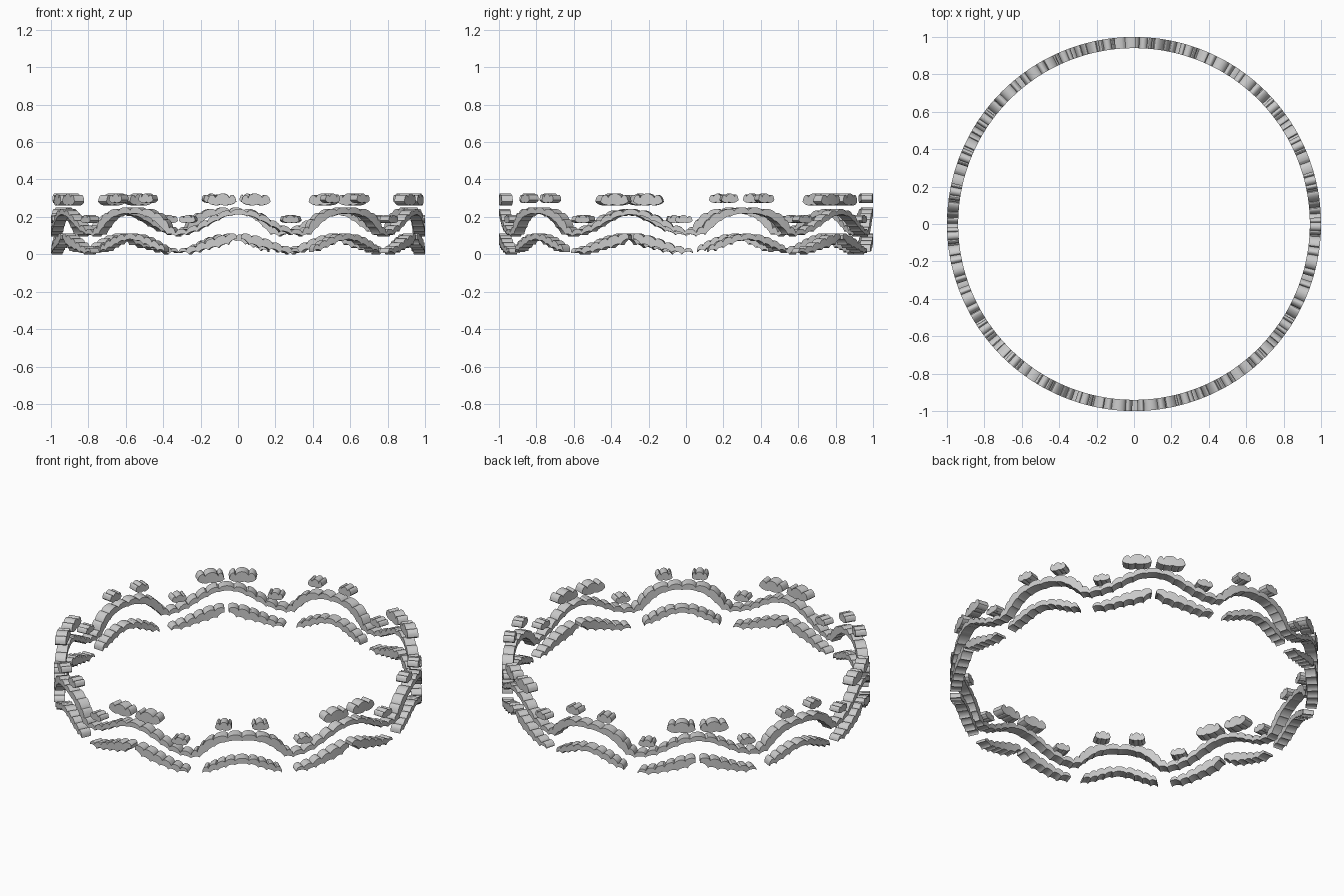
import bpy, bmesh
from math import sin, cos, radians

if "Cube" in bpy.data.objects:
    bpy.data.objects.remove(bpy.data.objects["Cube"])

R_IN, R_OUT = 0.94, 1.0
STEPS = 6


def edge_height(pts, a, bump):
    """Height of a scalloped edge at angle a: straight cusps plus round lobes."""
    for (a0, z0), (a1, z1) in zip(pts, pts[1:]):
        if a <= a1 + 1e-6:
            t = min(max((a - a0) / (a1 - a0), 0), 1)
            return z0 + (z1 - z0) * t + bump * (4 * t * (1 - t)) ** 0.6
    return pts[-1][1]


def sample_angles(*edges):
    angles = set()
    for pts in edges:
        for (a0, _), (a1, _) in zip(pts, pts[1:]):
            angles.update(round(a0 + (a1 - a0) * i / STEPS, 3) for i in range(STEPS + 1))
    out = []
    for a in sorted(angles):
        if not out or a - out[-1] > 0.08:
            out.append(a)
    out[-1] = max(angles)
    return out


def ring_angle(deg):
    """The pattern is spaced slightly unevenly around the ring."""
    return radians(deg + 1.5 + 1.3 * sin(radians(deg - 15)))


def add_piece(bm, centre, top, bottom, top_bump, bottom_bump, flip=False):
    """Curved plate between two scalloped edges, bent around the ring."""
    rows = []
    for a in sample_angles(top, bottom):
        zt = edge_height(top, a, top_bump)
        zb = min(edge_height(bottom, a, bottom_bump), zt - 0.002)
        th = ring_angle(centre + (-a if flip else a))
        rows.append([bm.verts.new((r * cos(th), r * sin(th), max(z, 0)))
                     for r, z in ((R_OUT, zb), (R_OUT, zt), (R_IN, zt), (R_IN, zb))])
    for p, q in zip(rows, rows[1:]):
        for i in range(4):
            j = (i + 1) % 4
            bm.faces.new((p[i], q[i], q[j], p[j]))
    bm.faces.new(rows[0])
    bm.faces.new(rows[-1][::-1])


def finish(name, bm):
    bmesh.ops.remove_doubles(bm, verts=bm.verts, dist=0.0003)
    bmesh.ops.recalc_face_normals(bm, faces=bm.faces)
    me = bpy.data.meshes.new(name)
    bm.to_mesh(me)
    bm.free()
    ob = bpy.data.objects.new(name, me)
    bpy.context.collection.objects.link(ob)
    bpy.ops.object.select_all(action='DESELECT')
    ob.select_set(True)
    bpy.context.view_layer.objects.active = ob
    bpy.ops.object.shade_smooth_by_angle(angle=radians(30))


def mirrored(half):
    return [(-a, z) for a, z in reversed(half) if a > 0] + half


def shifted(pts, da, dz=0, s=1, sz=1):
    return [(a * s + da, z * sz + dz) for a, z in pts]


BIG = [-90 + 72 * i for i in range(5)]     # peaks carrying the large clouds
SMALL = [b + 36 for b in BIG]              # peaks carrying the small clouds

# Upper continuous wavy band, from each large-cloud peak to its neighbours
top = [(2.5, .225), (6.5, .205), (9.8, .175), (13, .145), (16.5, .122), (20, .115),
       (22, .138), (23.8, .18), (27, .216), (31.5, .232), (36, .236)]
bot = [(2.5, .205), (6.5, .18), (10, .148), (13, .122), (16.5, .104), (20, .096),
       (22.8, .105), (25.2, .145), (27.5, .178), (30.5, .203), (36, .215)]
bm = bmesh.new()
for c in BIG:
    add_piece(bm, c, mirrored(top), mirrored(bot), .017, .008)
# drop the internal walls where neighbouring sections meet
bmesh.ops.remove_doubles(bm, verts=bm.verts, dist=0.0003)
walls = [f for f in bm.faces if any(len(e.link_faces) > 2 for e in f.edges)
         and max((v.co.xy.normalized() - f.verts[0].co.xy.normalized()).length
                 for v in f.verts) < 1e-4]
bmesh.ops.delete(bm, geom=walls, context='FACES_ONLY')
finish("upper_wave_band", bm)

# Lower wings: a mirrored pair under each large-cloud peak
wing_top = [(0.7, .1), (4, .092), (7.5, .076), (10.5, .056), (13.5, .036), (16.5, .023), (19, .014)]
wing_bot = [(0.7, .08), (3.2, .05), (6.3, .034), (9.5, .023), (12.5, .01), (15.5, .0), (19, .006)]
bm = bmesh.new()
for c in BIG:
    for flip in (False, True):
        add_piece(bm, c, wing_top, wing_bot, .015, .011, flip)
finish("lower_wings", bm)

# Lower arches: one whole scalloped arch under each small-cloud peak
arch_top = [(2.2, .096), (5.3, .084), (8, .066), (10.5, .044), (12.4, .028)]
arch_bot = [(2.2, .07), (5, .052), (7.5, .034), (10, .018), (12.4, .012)]
bm = bmesh.new()
for c in SMALL:
    add_piece(bm, c, mirrored(arch_top), mirrored(arch_bot), .015, .011)
finish("lower_arches", bm)

# Cloud outline: tall lobes above, flatter lobes below
cloud_top = [(-4.5, -.008), (-2.4, .01), (2.0, .008), (4.5, -.008)]
cloud_bot = [(-4.5, -.008), (-2.2, -.025), (0.6, -.022), (2.6, -.025), (4.5, -.008)]


def clouds(name, centres, offset, z, s, sz):
    bm = bmesh.new()
    for c in centres:
        for flip in (False, True):
            add_piece(bm, c, shifted(cloud_top, offset, z, s, sz),
                      shifted(cloud_bot, offset, z, s, sz), .025 * sz, -.006 * sz, flip)
    finish(name, bm)


clouds("large_clouds", BIG, 5.3, .291, 1, 1)
clouds("small_clouds", SMALL, 5.8, .298, .58, .78)
clouds("valley_clouds", BIG, 16.2, .187, .58, .68)
